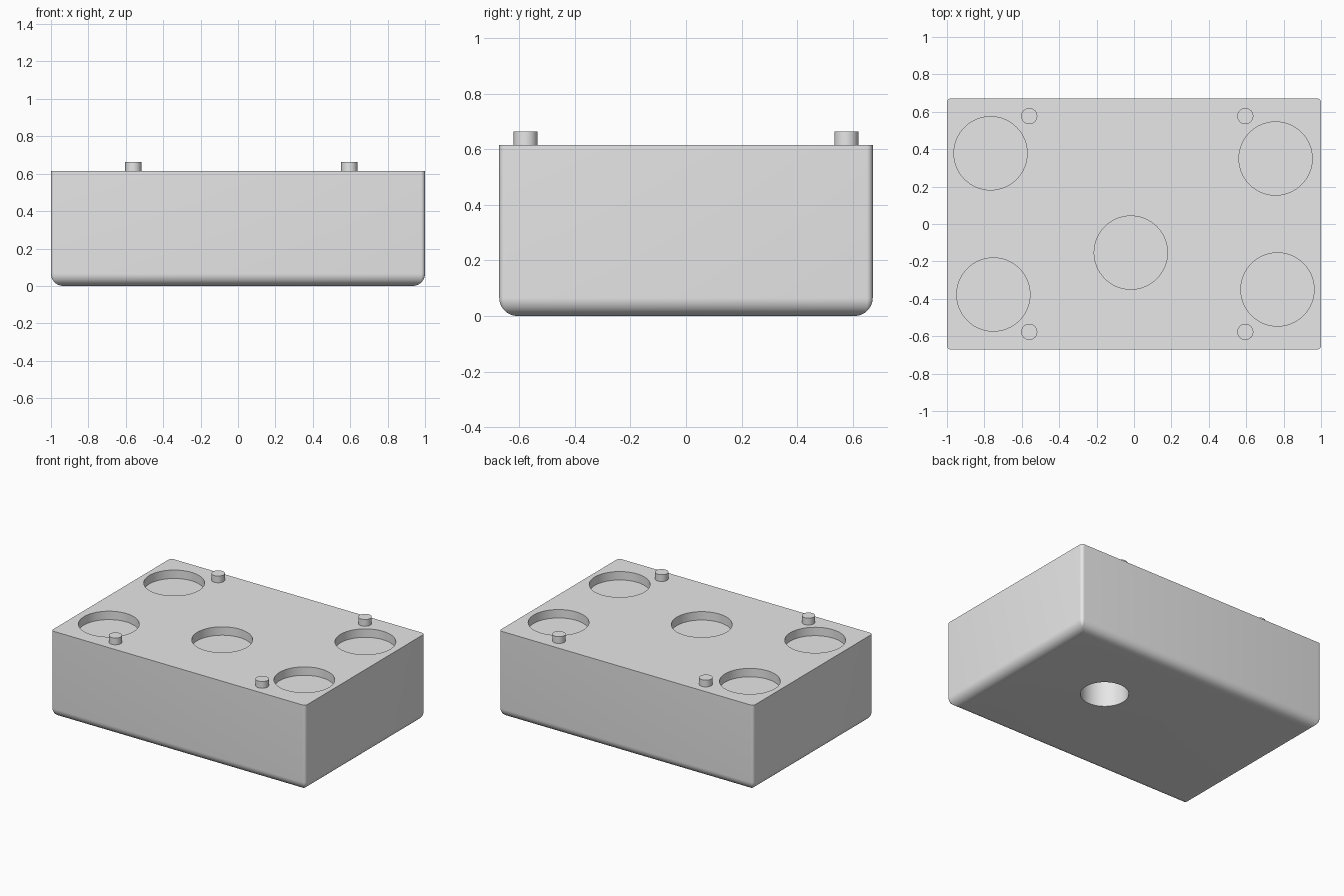
import bpy, bmesh, math
from mathutils import Matrix

cube = bpy.data.objects.get("Cube")
if cube:
    bpy.data.objects.remove(cube, do_unlink=True)

HX, HY, TOP = 1.0, 0.672, 0.615      # block half sizes and top height
CORNER, ROUND = 0.022, 0.066         # upright edge radius, bottom edge radius
SEG = 6

grey = bpy.data.materials.new("light_grey")
grey.use_nodes = True
grey.diffuse_color = (0.8, 0.8, 0.8, 1)
grey.node_tree.nodes["Principled BSDF"].inputs["Base Color"].default_value = grey.diffuse_color


def make_object(name, bm):
    bmesh.ops.recalc_face_normals(bm, faces=bm.faces)
    mesh = bpy.data.meshes.new(name)
    bm.to_mesh(mesh)
    bm.free()
    mesh.materials.append(grey)
    obj = bpy.data.objects.new(name, mesh)
    bpy.context.collection.objects.link(obj)
    return obj


def add_cylinder(bm, x, y, z0, z1, radius, sides=64):
    bmesh.ops.create_cone(bm, cap_ends=True, segments=sides, radius1=radius, radius2=radius,
                          depth=z1 - z0, matrix=Matrix.Translation((x, y, (z0 + z1) / 2)))


def rounded_loop(bm, inset, z):
    """Ring of vertices around a rounded rectangle."""
    r = max(CORNER - inset, 0.003)
    ring = []
    for quarter, (sx, sy) in enumerate([(1, 1), (-1, 1), (-1, -1), (1, -1)]):
        for i in range(SEG + 1):
            a = (quarter + i / SEG) * math.pi / 2
            ring.append(bm.verts.new((sx * (HX - inset - r) + r * math.cos(a),
                                      sy * (HY - inset - r) + r * math.sin(a), z)))
    return ring


def smooth(obj):
    bpy.ops.object.select_all(action='DESELECT')
    obj.select_set(True)
    bpy.context.view_layer.objects.active = obj
    bpy.ops.object.shade_smooth_by_angle(angle=math.radians(35))


# Block with a rolled bottom edge
bm = bmesh.new()
rings = []
for i in range(13):
    a = math.pi / 2 * (1 - i / 12)
    rings.append(rounded_loop(bm, ROUND * (1 - math.cos(a)), ROUND * (1 - math.sin(a))))
rings.append(rounded_loop(bm, 0, TOP))
for low, high in zip(rings, rings[1:]):
    n = len(low)
    for i in range(n):
        j = (i + 1) % n
        bm.faces.new((low[i], low[j], high[j], high[i]))
bm.faces.new(rings[0][::-1])
bm.faces.new(rings[-1])
block = make_object("block", bm)

# Shallow round pockets in the top and one deep hole in the underside
bm = bmesh.new()
for x, y in [(-0.767, 0.378), (0.757, 0.35), (-0.752, -0.377), (0.767, -0.35), (-0.017, -0.153)]:
    add_cylinder(bm, x, y, TOP - 0.06, TOP + 0.1, 0.196)
add_cylinder(bm, 0.33, 0.10, -0.1, 0.32, 0.155)
cutter = make_object("hole_cutter", bm)
cutter.hide_render = True

cut = block.modifiers.new("holes", 'BOOLEAN')
cut.operation = 'DIFFERENCE'
cut.solver = 'EXACT'
cut.object = cutter
bpy.context.view_layer.objects.active = block
block.select_set(True)
bpy.ops.object.modifier_apply(modifier=cut.name)
bpy.data.objects.remove(cutter, do_unlink=True)
smooth(block)

# Locating pegs
for side, x in (("right", -0.56), ("left", 0.595)):
    for end, y in (("front", -0.577), ("back", 0.577)):
        bm = bmesh.new()
        add_cylinder(bm, x, y, TOP - 0.01, 0.663, 0.043, 48)
        smooth(make_object(f"peg_{end}_{side}", bm))
